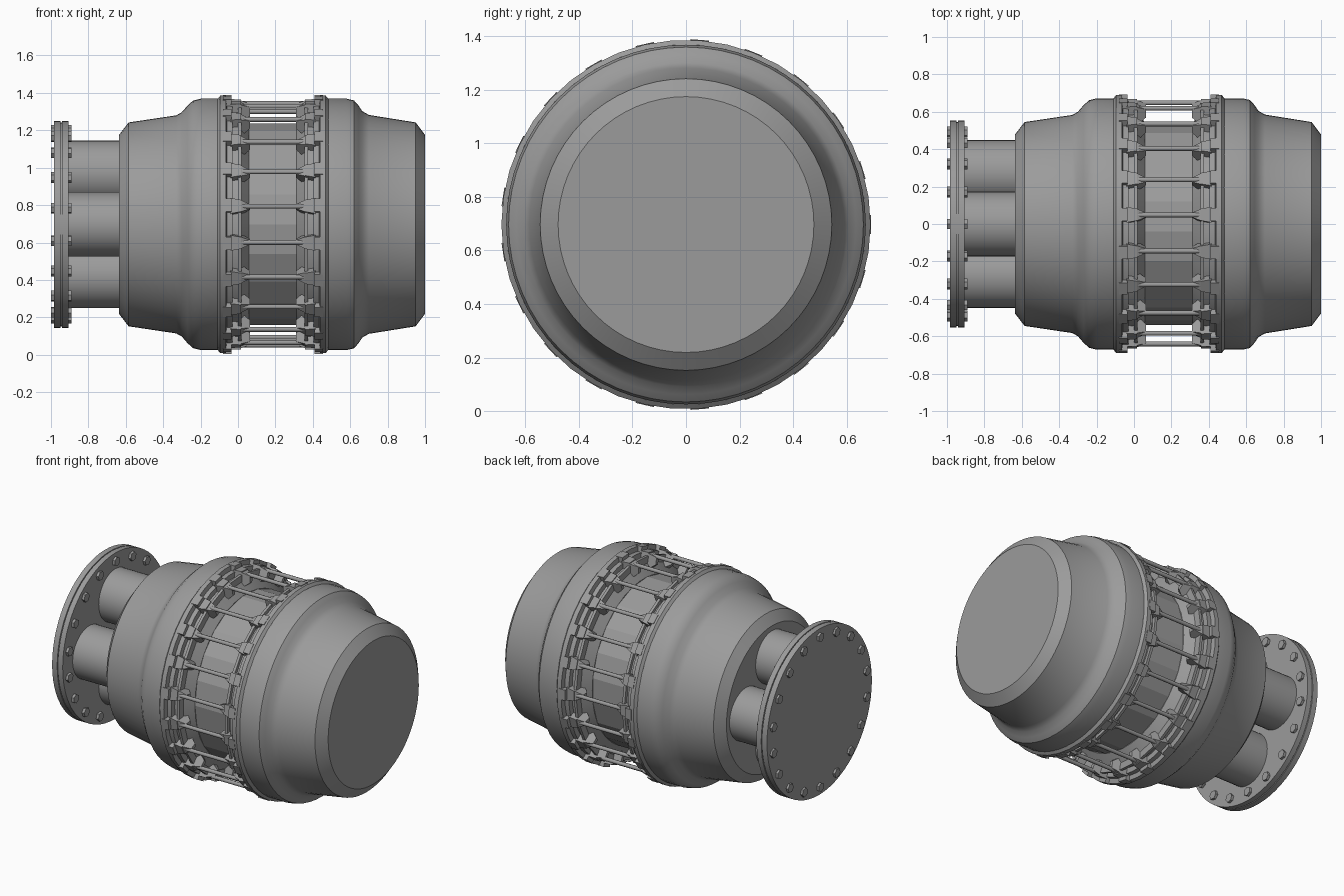
import bpy, bmesh
from math import sin, cos, pi, radians

if "Cube" in bpy.data.objects:
    bpy.data.objects.remove(bpy.data.objects["Cube"], do_unlink=True)

CZ = 0.697      # height of the main axis
MID = 0.187     # mirror plane of the cage along x
RODS = 21

grey = bpy.data.materials.new("mid_grey")
grey.use_nodes = True
colour = (0.33, 0.33, 0.33, 1)
grey.diffuse_color = colour
grey.node_tree.nodes["Principled BSDF"].inputs["Base Color"].default_value = colour


def finish(name, bm, smooth=None):
    bmesh.ops.recalc_face_normals(bm, faces=bm.faces)
    mesh = bpy.data.meshes.new(name)
    bm.to_mesh(mesh)
    bm.free()
    mesh.materials.append(grey)
    obj = bpy.data.objects.new(name, mesh)
    bpy.context.collection.objects.link(obj)
    if smooth:
        bpy.ops.object.select_all(action="DESELECT")
        obj.select_set(True)
        bpy.context.view_layer.objects.active = obj
        bpy.ops.object.shade_smooth_by_angle(angle=radians(smooth))
    return obj


def polar(x, r, a, t=0.0):
    """Point at radius r and angle a from the front, shifted t sideways."""
    return (x, -r * cos(a) + t * sin(a), CZ + r * sin(a) + t * cos(a))


def lathe(bm, profile, sides, centre=(0, 0), turn=0.0):
    """Capped solid of revolution about x from (x, radius) points."""
    rings = []
    for x, r in profile:
        ring = []
        for i in range(sides):
            px, py, pz = polar(x, r, turn + 2 * pi * i / sides)
            ring.append(bm.verts.new((px, py + centre[0], pz + centre[1])))
        rings.append(ring)
    for a, b in zip(rings, rings[1:]):
        for i in range(sides):
            j = (i + 1) % sides
            bm.faces.new((a[i], a[j], b[j], b[i]))
    bm.faces.new(rings[0])
    bm.faces.new(rings[-1])


def block(bm, angle, end_a, end_b, flip):
    """Tapered block between two ends given as (x, inner r, outer r, half width)."""
    loops = []
    for x, lo, hi, w in (end_a, end_b):
        x = 2 * MID - x if flip else x
        loops.append([bm.verts.new(polar(x, r, angle, t))
                      for r, t in ((lo, -w), (lo, w), (hi, w), (hi, -w))])
    a, b = loops
    for i in range(4):
        j = (i + 1) % 4
        bm.faces.new((a[i], a[j], b[j], b[i]))
    bm.faces.new(a)
    bm.faces.new(b)


def solid(name, profile, sides, smooth=30):
    bm = bmesh.new()
    lathe(bm, profile, sides)
    return finish(name, bm, smooth)


# Two bulged housings
solid("left_housing", [(-0.635, 0.48), (-0.585, 0.545), (-0.33, 0.583), (-0.30, 0.60),
                       (-0.27, 0.635), (-0.24, 0.662), (-0.20, 0.672), (-0.09, 0.672)], 64)
solid("right_housing", [(0.46, 0.672), (0.58, 0.672), (0.62, 0.663), (0.645, 0.635),
                        (0.665, 0.605), (0.70, 0.585), (0.95, 0.545), (1.0, 0.478)], 64)

# Rims that face each other, with a lower step towards the cage
for side, flip in (("left", False), ("right", True)):
    mirror = lambda pts: [(2 * MID - x if flip else x, r) for x, r in pts]
    solid(side + "_rim", mirror([(-0.11, 0.672), (-0.095, 0.69), (-0.065, 0.69),
                                 (-0.06, 0.66), (-0.03, 0.66)]), 42)
    solid(side + "_rim_step", mirror([(-0.04, 0.625), (0.0, 0.625), (0.06, 0.54)]), 42)

# Faceted core visible through the cage
solid("core", [(0.03, 0.54), (2 * MID - 0.03, 0.54)], RODS, None)

# Cage: rods, the brackets that hold them, and bars between brackets
rods, brackets, bars = bmesh.new(), bmesh.new(), bmesh.new()
step = 2 * pi / RODS
for k in range(RODS):
    a = step * (k + 0.5)
    y, z = -0.648 * cos(a), 0.648 * sin(a)
    lathe(rods, [(0.0, 0.013), (2 * MID, 0.013)], 8, (y, z))
    for flip in (False, True):
        block(brackets, a, (-0.08, 0.61, 0.692, 0.035), (-0.035, 0.61, 0.692, 0.035), flip)
        block(brackets, a, (-0.04, 0.60, 0.668, 0.042), (0.015, 0.60, 0.668, 0.032), flip)
        block(brackets, a, (0.015, 0.56, 0.662, 0.032), (0.065, 0.60, 0.645, 0.012), flip)
        block(bars, a + step / 2, (0.0, 0.60, 0.645, 0.075), (0.018, 0.60, 0.645, 0.075), flip)
finish("cage_rods", rods, 50)
finish("rod_brackets", brackets)
finish("spacer_bars", bars)

# Four pipes leading to the end flange
pipes = bmesh.new()
for k in range(4):
    a = k * pi / 2
    lathe(pipes, [(-0.92, 0.173), (-0.62, 0.173)], 40, (-0.275 * cos(a), 0.275 * sin(a)))
finish("pipes", pipes, 30)

# Paired flange discs with a thin seam
solid("flange_outer", [(-0.985, 0.553), (-0.948, 0.553)], 64)
solid("flange_seam", [(-0.95, 0.545), (-0.94, 0.545)], 64)
solid("flange_inner", [(-0.942, 0.553), (-0.907, 0.553)], 64)

# Hex bolts through the flange
bolts = bmesh.new()
for k in range(18):
    a = 2 * pi * (k + 0.5) / 18
    lathe(bolts, [(-1.0, 0.03), (-0.89, 0.03)], 6, (-0.5 * cos(a), 0.5 * sin(a)), a)
finish("flange_bolts", bolts)
